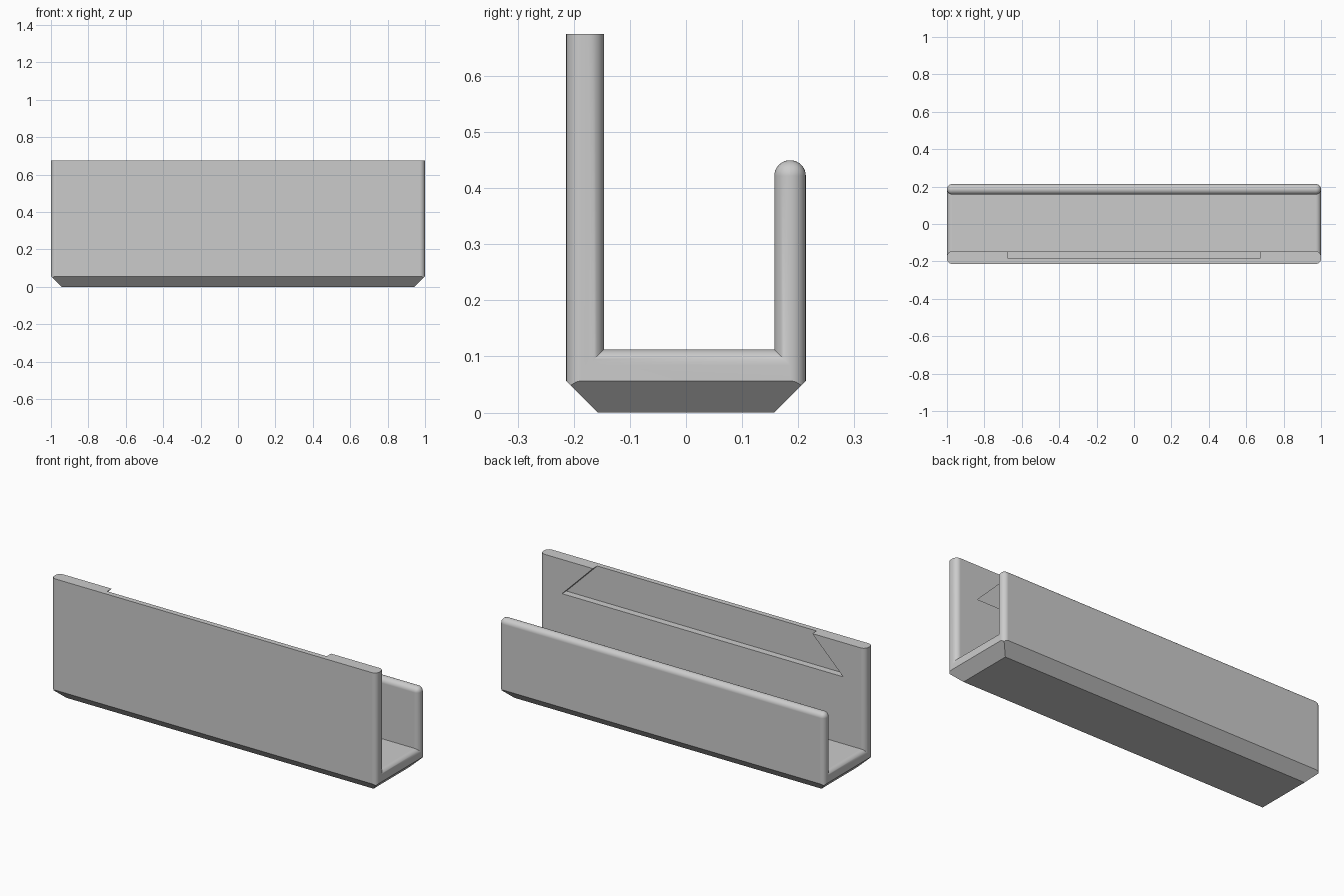
import bpy, bmesh
from math import radians

if "Cube" in bpy.data.objects:
    bpy.data.objects.remove(bpy.data.objects["Cube"], do_unlink=True)

# Main sizes
U = 0.0562                      # basic thickness
TOP, BACK_TOP, FLOOR = 12 * U, 8 * U, 2 * U
HALF = 3.8 * U                  # half depth
FRONT_IN, BACK_IN = -HALF + 1.2 * U, HALF - U
R = 0.495 * U                   # edge rounding

grey = bpy.data.materials.new("plain grey")
grey.use_nodes = True
grey.diffuse_color = (0.6, 0.6, 0.6, 1)
grey.node_tree.nodes["Principled BSDF"].inputs["Base Color"].default_value = (0.6, 0.6, 0.6, 1)


def finish(bm, name):
    bmesh.ops.recalc_face_normals(bm, faces=bm.faces)
    mesh = bpy.data.meshes.new(name)
    bm.to_mesh(mesh)
    bm.free()
    mesh.materials.append(grey)
    obj = bpy.data.objects.new(name, mesh)
    bpy.context.collection.objects.link(obj)
    return obj


def extrude(points, vec):
    bm = bmesh.new()
    face = bm.faces.new([bm.verts.new(p) for p in points])
    out = bmesh.ops.extrude_face_region(bm, geom=[face])["geom"]
    bmesh.ops.translate(bm, vec=vec, verts=[v for v in out if isinstance(v, bmesh.types.BMVert)])
    return bm


def combine(obj, helper, operation):
    helper.hide_render = True
    mod = obj.modifiers.new(operation, "BOOLEAN")
    mod.operation, mod.object, mod.solver = operation, helper, "EXACT"
    bpy.ops.object.modifier_apply(modifier=mod.name)
    bpy.data.objects.remove(helper, do_unlink=True)


# Trough: U profile, overlong at front top and bottom, rounded at its ends
profile = [(-HALF, -0.2), (HALF, -0.2), (HALF, BACK_TOP), (BACK_IN, BACK_TOP),
           (BACK_IN, FLOOR), (FRONT_IN, FLOOR), (FRONT_IN, TOP + 0.2), (-HALF, TOP + 0.2)]
bm = extrude([(-1, y, z) for y, z in profile], (2, 0, 0))


def is_rounded(edge):
    a, b = (v.co for v in edge.verts)
    end_edge = abs(a.x - b.x) < 0.01
    back_rim = all(abs(p.z - BACK_TOP) < 0.001 for p in (a, b))
    return end_edge or back_rim


bmesh.ops.bevel(bm, geom=[e for e in bm.edges if is_rounded(e)], offset=R,
                offset_type="OFFSET", segments=8, profile=0.5, affect="EDGES")
trough = finish(bm, "wall_trough")
bpy.context.view_layer.objects.active = trough
trough.select_set(True)

# Outer envelope with the chamfered underside
bm = bmesh.new()
rings = []
for inset, z in ((U, 0), (0, U), (0, TOP)):
    x, y = 1 - inset, HALF - inset
    rings.append([bm.verts.new((sx * x, sy * y, z))
                  for sx, sy in ((-1, -1), (1, -1), (1, 1), (-1, 1))])
for low, high in zip(rings, rings[1:]):
    for i in range(4):
        j = (i + 1) % 4
        bm.faces.new((low[i], low[j], high[j], high[i]))
bm.faces.new(rings[0])
bm.faces.new(rings[-1])
combine(trough, finish(bm, "envelope"), "INTERSECT")

# Dovetail recess inside the tall front wall, narrow end open at the top
w, d, over = 12 * U, 0.19, 0.05
points = [(-w - d, TOP - d), (w + d, TOP - d), (w - over, TOP + over), (-w + over, TOP + over)]
bm = extrude([(x, FRONT_IN - 0.68 * U, z) for x, z in points], (0, 0.68 * U + 0.05, 0))
combine(trough, finish(bm, "recess_cutter"), "DIFFERENCE")

# Smooth rounding with clean flat faces
bpy.ops.object.shade_smooth_by_angle(angle=radians(30))
normals = trough.modifiers.new("Weighted normals", "WEIGHTED_NORMAL")
normals.keep_sharp = True
